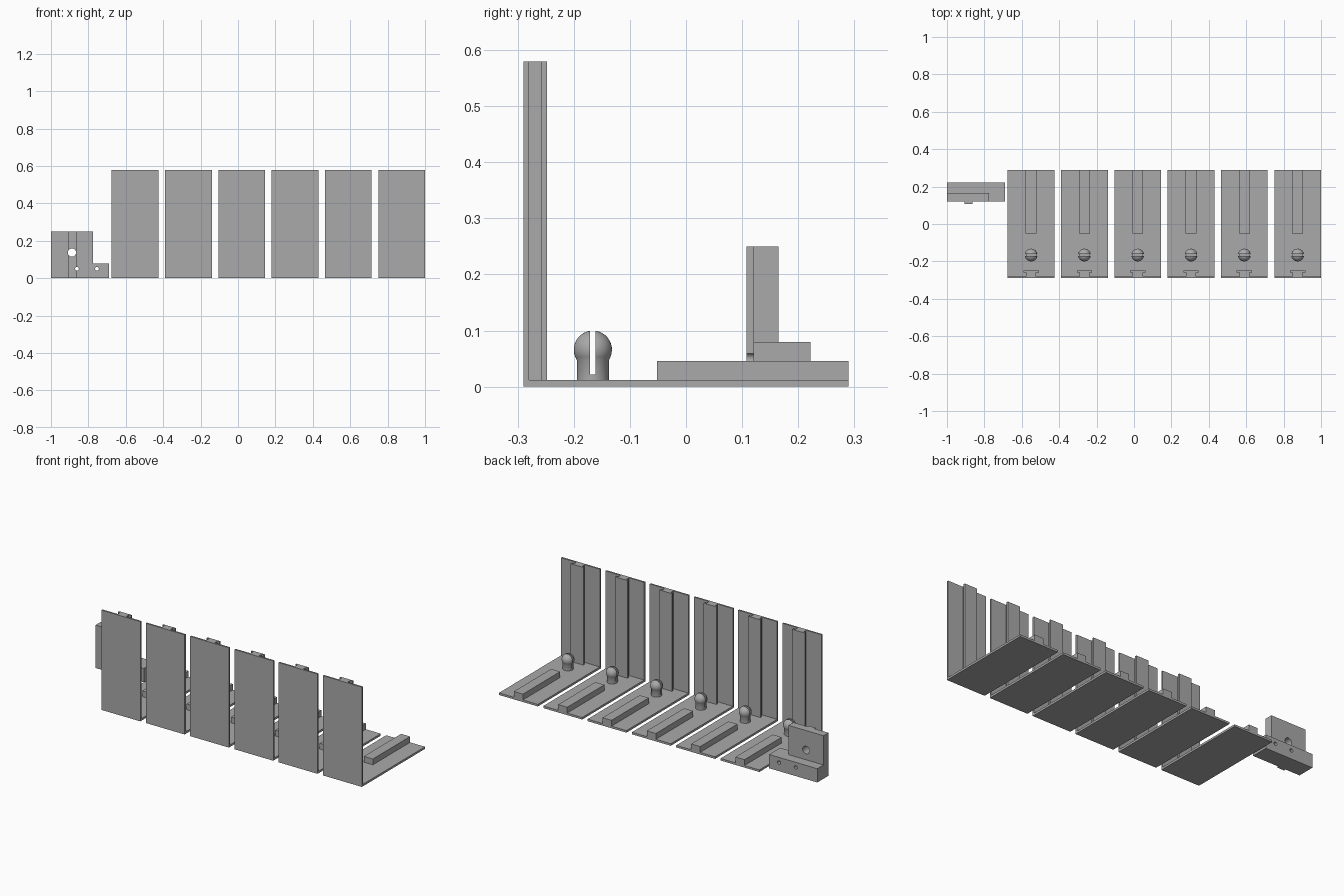
import bpy, bmesh, math
from mathutils import Vector

if "Cube" in bpy.data.objects:
    bpy.data.objects.remove(bpy.data.objects["Cube"], do_unlink=True)

grey = bpy.data.materials.new("plain grey")
grey.use_nodes = True
colour = (0.4, 0.4, 0.4, 1)
grey.diffuse_color = colour
grey.node_tree.nodes["Principled BSDF"].inputs["Base Color"].default_value = colour


def finish(name, bm):
    bmesh.ops.recalc_face_normals(bm, faces=bm.faces[:])
    mesh = bpy.data.meshes.new(name)
    bm.to_mesh(mesh)
    bm.free()
    mesh.materials.append(grey)
    obj = bpy.data.objects.new(name, mesh)
    bpy.context.collection.objects.link(obj)
    return obj


def prism(name, points, direction):
    """Extrude a closed outline along a direction."""
    bm = bmesh.new()
    face = bm.faces.new([bm.verts.new(p) for p in points])
    ext = bmesh.ops.extrude_face_region(bm, geom=[face])
    verts = [g for g in ext["geom"] if isinstance(g, bmesh.types.BMVert)]
    bmesh.ops.translate(bm, verts=verts, vec=direction)
    return finish(name, bm)


def box(name, x, y, z):
    pts = [(x[0], y[0], z[0]), (x[1], y[0], z[0]), (x[1], y[1], z[0]), (x[0], y[1], z[0])]
    return prism(name, pts, (0, 0, z[1] - z[0]))


def rod(name, x, z, radius, sides=32):
    """Cutter along y for a round hole."""
    pts = [(x + radius * math.cos(2 * math.pi * i / sides), 0,
            z + radius * math.sin(2 * math.pi * i / sides)) for i in range(sides)]
    return prism(name, pts, (0, 0.4, 0))


def activate(obj):
    bpy.ops.object.select_all(action="DESELECT")
    obj.select_set(True)
    bpy.context.view_layer.objects.active = obj


def combine(obj, other, operation):
    activate(obj)
    mod = obj.modifiers.new("shape", "BOOLEAN")
    mod.operation, mod.solver, mod.object = operation, "EXACT", other
    bpy.ops.object.modifier_apply(modifier=mod.name)
    bpy.data.objects.remove(other, do_unlink=True)


# L-shaped panel: tall front wall and floor plate
W, FRONT, BACK, TOP, FLOOR = 0.25, -0.29, 0.29, 0.58, 0.012
outline = [(FRONT, 0), (BACK, 0), (BACK, FLOOR), (-0.28, FLOOR), (-0.28, TOP), (FRONT, TOP)]
panel = prism("panel", [(-W / 2, y, z) for y, z in outline], (W, 0, 0))

# T-shaped rail up the inside of the wall
half = [(0.027, -0.28), (0.027, -0.258), (0.041, -0.258), (0.041, -0.248)]
tee = half + [(-x, y) for x, y in reversed(half)]
rail = prism("wall_rail", [(x, y, FLOOR) for x, y in tee], (0, 0, TOP - FLOOR))

# Floor bar
bar = box("floor_bar", (-0.029, 0.029), (-0.052, BACK), (FLOOR, 0.046))

# Round-headed split peg
PEG_Y, R_STEM, R_HEAD, HEAD_Z = -0.166, 0.0285, 0.034, 0.066
start = math.asin(R_STEM / R_HEAD)
profile = [(0, FLOOR), (R_STEM, FLOOR)]
for i in range(13):
    a = (math.pi - start) * (1 - i / 12)
    profile.append((R_HEAD * math.sin(a), HEAD_Z + R_HEAD * math.cos(a)))
bm = bmesh.new()
verts = [bm.verts.new((r, PEG_Y, z)) for r, z in profile]
edges = [bm.edges.new(pair) for pair in zip(verts, verts[1:])]
bmesh.ops.spin(bm, geom=verts + edges, cent=(0, PEG_Y, 0), axis=(0, 0, 1),
               angle=2 * math.pi, steps=40)
bmesh.ops.remove_doubles(bm, verts=bm.verts[:], dist=0.0001)
peg = finish("split_peg", bm)
slot = box("slot_cutter", (-0.06, 0.06), (PEG_Y - 0.005, PEG_Y + 0.005), (0.022, 0.2))
combine(peg, slot, "DIFFERENCE")
activate(peg)
bpy.ops.object.shade_smooth_by_angle(angle=math.radians(30))

# Repeat the unit six times in a row
for i in range(6):
    for part in (panel, rail, bar, peg):
        obj = part if i == 0 else part.copy()
        if i:
            bpy.context.collection.objects.link(obj)
            obj.name = f"{part.name}_{i + 1}"
        obj.location = Vector((-0.55 + 0.285 * i, 0, 0))

# Separate bracket: foot, upright and front rib, drilled through
bracket = box("bracket", (-1, -0.69), (0.12, 0.222), (0, 0.08))
combine(bracket, box("upright", (-1, -0.775), (0.12, 0.165), (0, 0.25)), "UNION")
combine(bracket, box("rib", (-0.907, -0.864), (0.108, 0.13), (0, 0.25)), "UNION")
for x, z, r in ((-0.888, 0.137, 0.022), (-0.861, 0.05, 0.01), (-0.754, 0.05, 0.01)):
    combine(bracket, rod("hole_cutter", x, z, r), "DIFFERENCE")
activate(bracket)
bpy.ops.object.shade_smooth_by_angle(angle=math.radians(30))
